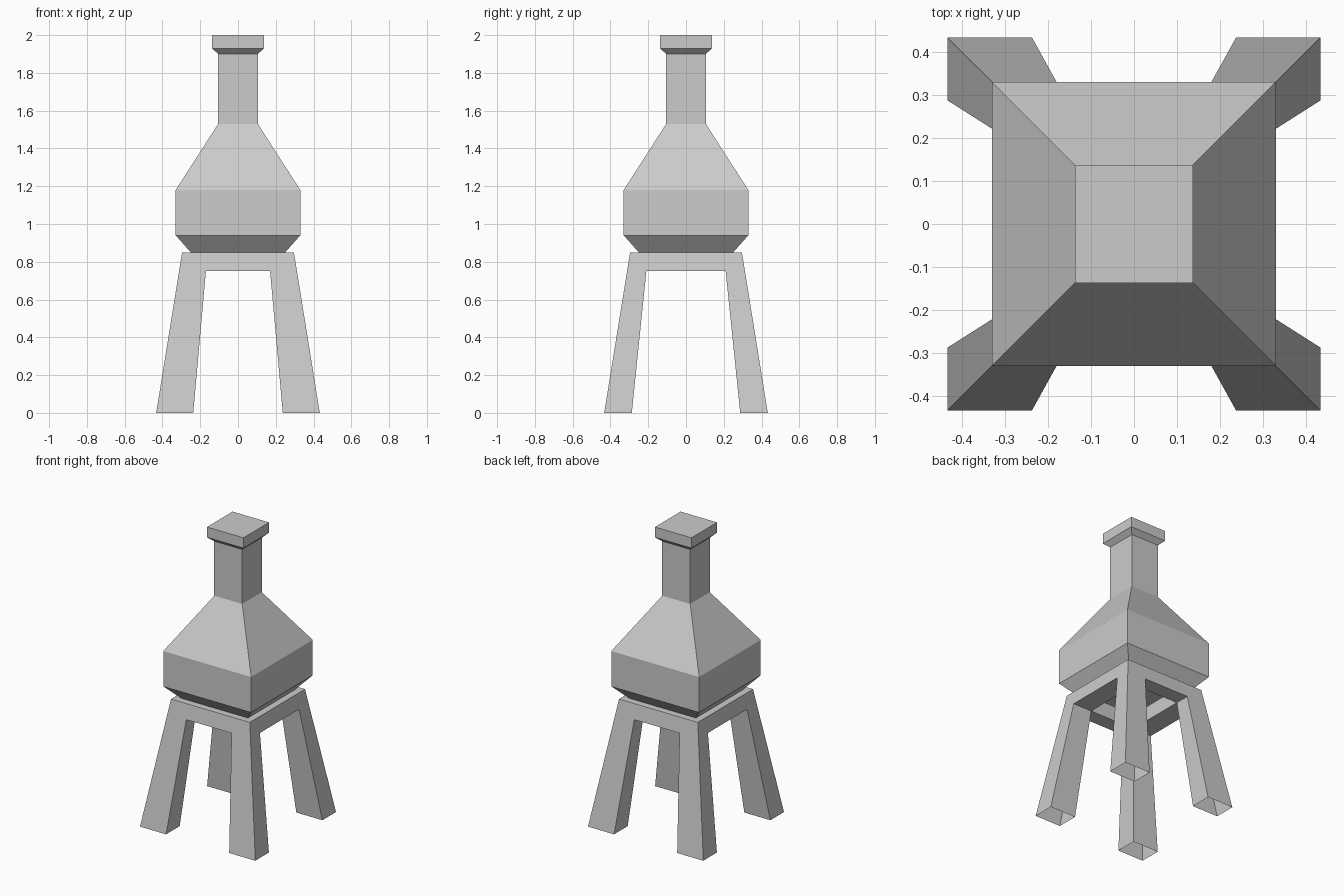
import bpy, bmesh

if "Cube" in bpy.data.objects:
    bpy.data.objects.remove(bpy.data.objects["Cube"])


def finish(bm, name):
    bmesh.ops.remove_doubles(bm, verts=bm.verts, dist=0.0001)
    bmesh.ops.recalc_face_normals(bm, faces=bm.faces)
    mesh = bpy.data.meshes.new(name)
    bm.to_mesh(mesh)
    bm.free()
    obj = bpy.data.objects.new(name, mesh)
    bpy.context.collection.objects.link(obj)
    return obj


def square_tower(name, profile):
    """Loft square rings from (half width, height) pairs and cap both ends."""
    bm = bmesh.new()
    rings = [[bm.verts.new((sx * h, sy * h, z))
              for sx, sy in ((-1, -1), (1, -1), (1, 1), (-1, 1))]
             for h, z in profile]
    for a, b in zip(rings, rings[1:]):
        for i in range(4):
            j = (i + 1) % 4
            bm.faces.new((a[i], a[j], b[j], b[i]))
    bm.faces.new(rings[0][::-1])
    bm.faces.new(rings[-1])
    return finish(bm, name)


# Square vessel: sloped base, belly, tapered shoulder, chimney and flared cap
square_tower("vessel_and_chimney", [
    (0.25, 0.85), (0.33, 0.94), (0.33, 1.18), (0.105, 1.53),
    (0.105, 1.90), (0.137, 1.93), (0.137, 2.0)])

# Stand: one quarter with a splayed open-ended leg and half beams, mirrored
# level: (outer half width, inner x, inner y, height)
LEVELS = {"foot": (0.433, 0.237, 0.287, 0.0),
          "knee": (0.312, 0.17, 0.21, 0.75),
          "top": (0.296, 0.17, 0.21, 0.85)}


def point(level, x, y):
    """x and y are 'o' outer, 'i' inner or '0' on the mirror plane."""
    o, ix, iy, z = LEVELS[level]
    return ({"o": o, "i": ix, "0": 0}[x], {"o": o, "i": iy, "0": 0}[y], z)


faces = [
    # inner side of the leg facing the other beam, and the outer side panel
    "foot oi, foot ii, knee ii, knee oi",
    "foot oo, foot oi, knee oi, knee o0, top o0, top oo",
    # beam underside, inside wall and top
    "knee oi, knee o0, knee i0, knee ii",
    "knee ii, knee i0, top i0, top ii",
    "top oo, top o0, top i0, top ii",
]

bm = bmesh.new()
for face in faces:
    for swap in (False, True):
        corners = []
        for token in face.split(", "):
            level, key = token.split()
            x, y = key[::-1] if swap else key
            corners.append(bm.verts.new(point(level, x, y)))
        bm.faces.new(corners)
stand = finish(bm, "four_legged_stand")
mirror = stand.modifiers.new("mirror", 'MIRROR')
mirror.use_axis = (True, True, False)
mirror.use_clip = True
